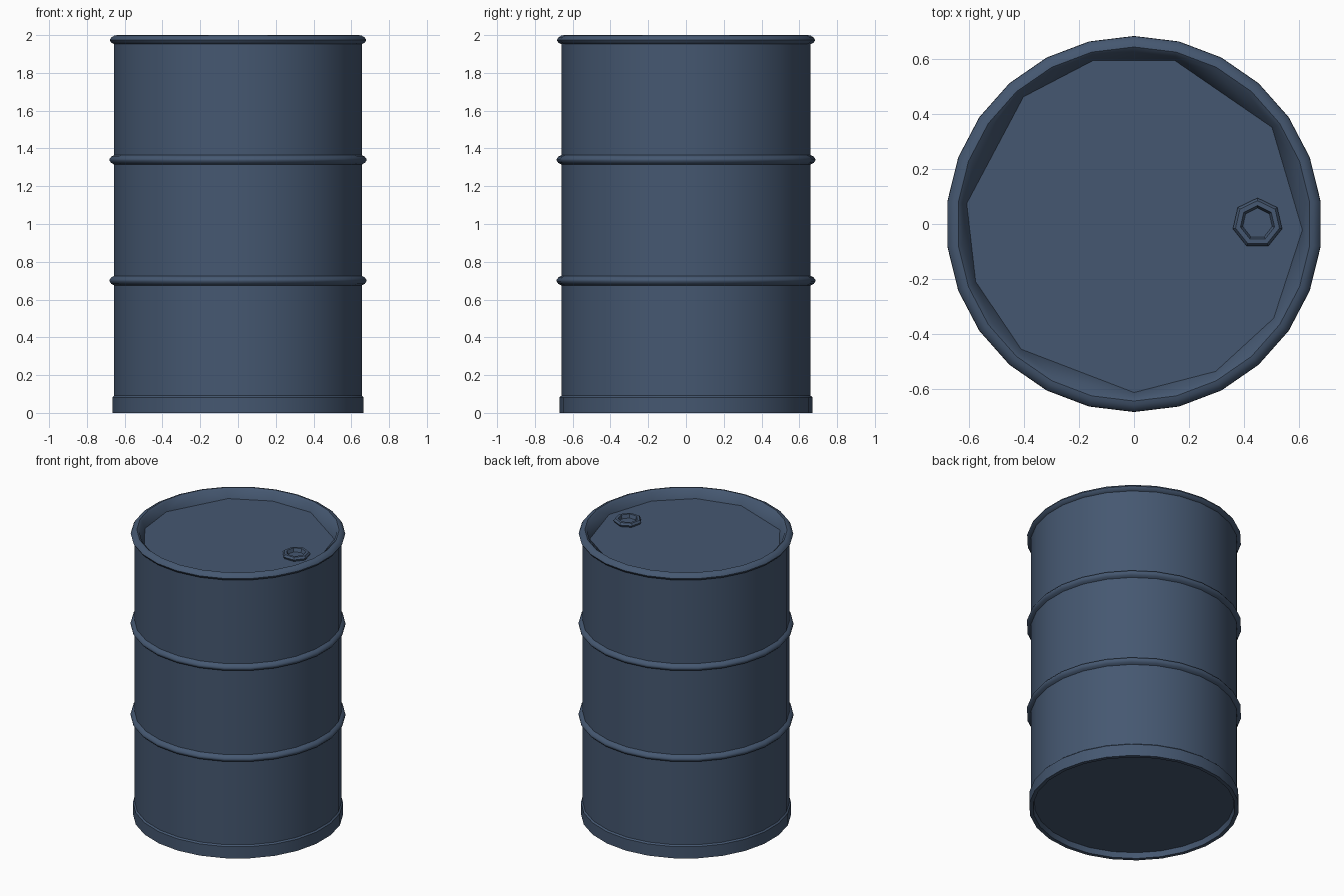
import bpy, bmesh
from math import sin, cos, pi, radians

cube = bpy.data.objects.get("Cube")
if cube:
    bpy.data.objects.remove(cube, do_unlink=True)

SIDES = 26
BODY_R = 0.66
LID_Z = 1.935

paint = bpy.data.materials.new("slate blue paint")
paint.use_nodes = True
colour = (0.06, 0.097, 0.165, 1)
paint.diffuse_color = colour
paint.node_tree.nodes["Principled BSDF"].inputs["Base Color"].default_value = colour


def even_angles(sides):
    return [pi / 2 + 2 * pi * i / sides for i in range(sides)]


def add_ring(bm, r, z, angles, centre):
    """One closed loop of vertices."""
    return [bm.verts.new((centre[0] + r * cos(a), centre[1] + r * sin(a), z)) for a in angles]


def ring_edges(bm, verts):
    return [bm.edges.get((verts[i - 1], v)) or bm.edges.new((verts[i - 1], v))
            for i, v in enumerate(verts)]


def lathe(name, rings, cap_first=False, centre=(0, 0)):
    """Skin a stack of (radius, height, angles) rings and close the last one."""
    bm = bmesh.new()
    loops = [add_ring(bm, r, z, angles, centre) for r, z, angles in rings]
    for lower, upper in zip(loops, loops[1:]):
        if len(lower) == len(upper):
            for i in range(len(lower)):
                bm.faces.new((lower[i - 1], lower[i], upper[i], upper[i - 1]))
        else:
            bmesh.ops.bridge_loops(bm, edges=ring_edges(bm, lower) + ring_edges(bm, upper))
    if cap_first:
        bm.faces.new(list(reversed(loops[0])))
    bm.faces.new(loops[-1])
    bmesh.ops.recalc_face_normals(bm, faces=bm.faces)
    # The closing face always looks up
    bm.faces.ensure_lookup_table()
    if bm.faces[-1].normal.z < 0:
        bmesh.ops.reverse_faces(bm, faces=bm.faces)
    mesh = bpy.data.meshes.new(name)
    bm.to_mesh(mesh)
    bm.free()
    mesh.materials.append(paint)
    obj = bpy.data.objects.new(name, mesh)
    bpy.context.collection.objects.link(obj)
    bpy.ops.object.select_all(action="DESELECT")
    obj.select_set(True)
    bpy.context.view_layer.objects.active = obj
    bpy.ops.object.shade_smooth_by_angle(angle=radians(42))


round_angles = even_angles(SIDES)
# The lid has a coarser, slightly uneven outline
lid_angles = [radians(a) for a in (35, 76, 104, 131, 173, 200, 228, 270, 299, 326, 358)]

# Profile from the recessed base, over the foot and rounded ribs, to the rolled rim
profile = [(0.638, 0.038), (0.645, 0), (0.67, 0), (0.67, 0.082), (BODY_R, 0.091)]
for rib_z in (0.7, 1.34):
    profile += [(BODY_R, rib_z - 0.025), (0.676, rib_z - 0.017), (0.685, rib_z - 0.004),
                (0.685, rib_z + 0.004), (0.676, rib_z + 0.017), (BODY_R, rib_z + 0.025)]
profile += [(BODY_R, 1.952), (0.676, 1.96), (0.684, 1.974), (0.676, 1.987),
            (0.66, 1.997), (0.645, 2.0), (0.63, 1.988)]

rings = [(r, z, round_angles) for r, z in profile]
rings.append((0.614, LID_Z, lid_angles))
lathe("drum_body", rings, cap_first=True)

# Bung: a small raised collar with a sunken centre
seven = even_angles(7)
collar = [(0.084, 0), (0.092, 0.014), (0.082, 0.028), (0.064, 0.028), (0.055, 0.004)]
lathe("bung", [(r, LID_Z + z, seven) for r, z in collar], centre=(0.45, 0.003))
